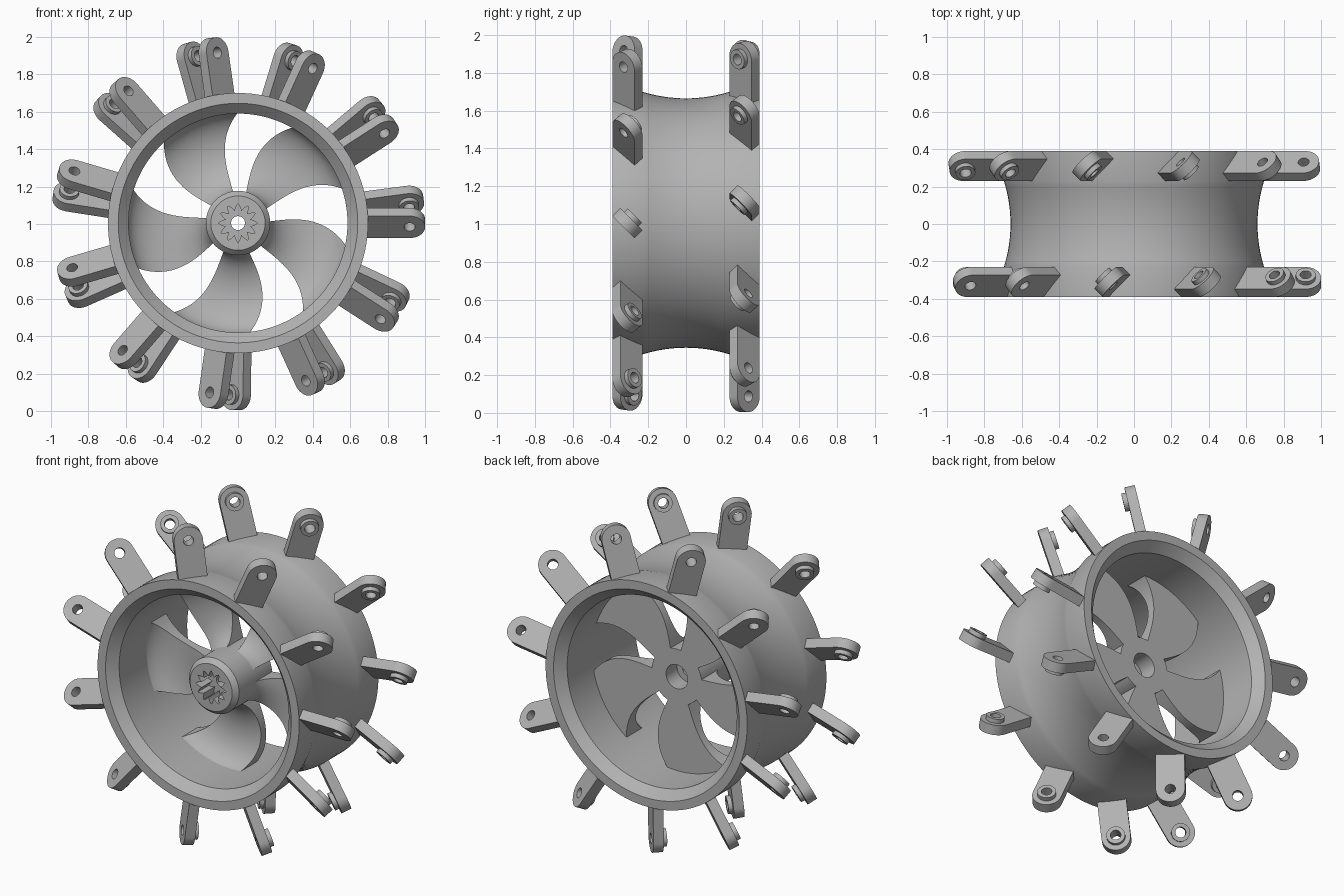
import bpy, bmesh
from math import cos, sin, pi, radians, degrees, sqrt, atan2
from mathutils import Vector, Matrix

cube = bpy.data.objects.get("Cube")
if cube:
    bpy.data.objects.remove(cube, do_unlink=True)

CENTRE = Vector((0, 0, 1.005))

grey = bpy.data.materials.new("plain grey")
grey.use_nodes = True
colour = (0.45, 0.45, 0.45, 1)
grey.diffuse_color = colour
grey.node_tree.nodes["Principled BSDF"].inputs["Base Color"].default_value = colour


def finish(name, bm):
    """Turn a bmesh into a smooth object with sharp edges kept."""
    bmesh.ops.recalc_face_normals(bm, faces=bm.faces)
    mesh = bpy.data.meshes.new(name)
    bm.to_mesh(mesh)
    bm.free()
    mesh.materials.append(grey)
    obj = bpy.data.objects.new(name, mesh)
    bpy.context.collection.objects.link(obj)
    bpy.ops.object.select_all(action='DESELECT')
    obj.select_set(True)
    bpy.context.view_layer.objects.active = obj
    bpy.ops.object.shade_smooth_by_angle(angle=radians(28))
    obj.location = CENTRE
    return obj


def loft(name, rings):
    """Skin a closed cycle of closed rings, as a ring-shaped solid."""
    bm = bmesh.new()
    loops = [[bm.verts.new(p) for p in ring] for ring in rings]
    n = len(loops[0])
    for k, a in enumerate(loops):
        b = loops[(k + 1) % len(loops)]
        for i in range(n):
            j = (i + 1) % n
            bm.faces.new((a[i], a[j], b[j], b[i]))
    return finish(name, bm)


def circle(r, y, n):
    return [(r * cos(2 * pi * i / n), y, r * sin(2 * pi * i / n)) for i in range(n)]


# Rim: flat bands at both ends, concave waist, chamfered bore
waist = [(0.66 + 0.035 * (k / 8) ** 2, 0.23 * k / 8) for k in range(-8, 9)]
profile = ([(0.695, -0.39)] + waist +
           [(0.695, 0.39), (0.64, 0.39), (0.585, 0.335), (0.585, -0.335), (0.64, -0.39)])
loft("rim", [circle(r, y, 120) for r, y in profile])

# Hub: chamfered boss with a toothed socket in front and a round bore behind
SEG, TEETH = 96, 12
HUB_BACK, HUB_FRONT = 0.09, -0.265


def toothed(y):
    step = SEG // TEETH
    ring = []
    for i in range(SEG):
        f = abs((i + step // 2) % step - step // 2) / (step / 2)
        r = 0.105 - 0.038 * f
        ring.append((r * cos(2 * pi * i / SEG), y, r * sin(2 * pi * i / SEG)))
    return ring


hub_rings = [circle(r, y, SEG) for r, y in
             [(0.075, HUB_BACK), (0.172, HUB_BACK), (0.172, -0.235), (0.145, HUB_FRONT)]]
hub_rings += [toothed(HUB_FRONT), toothed(-0.16)]
hub_rings += [circle(r, y, SEG) for r, y in [(0.037, -0.16), (0.037, -0.02), (0.075, -0.02)]]
loft("hub", hub_rings)


# Blades: flat behind, hollowed in front, swept between two curved edges
def interp(table, r):
    for (r0, a0), (r1, a1) in zip(table, table[1:]):
        if r <= r1:
            t = (r - r0) / (r1 - r0)
            return a0 + (a1 - a0) * t
    return table[-1][1]


def quad_fit(p, r):
    """Parabola through three (radius, angle) points."""
    total = 0
    for i, (ri, ai) in enumerate(p):
        for j, (rj, _) in enumerate(p):
            if i != j:
                ai *= (r - rj) / (ri - rj)
        total += ai
    return total


EDGE_A = [(0.17, 99), (0.36, 101), (0.59, 90)]
EDGE_B = [(0.17, 147), (0.36, 146.5), (0.59, 132)]


def blade(name, turn):
    rows, cols = 24, 10
    bm = bmesh.new()
    front, back = [], []
    for i in range(rows + 1):
        c = -cos(pi * i / rows)
        r = 0.38 + 0.212 * c
        y = -0.10 + 0.14 * sqrt(max(0, 1 - c * c))
        a, b = quad_fit(EDGE_A, r), quad_fit(EDGE_B, r)
        angles = [radians(turn + a + (b - a) * j / cols) for j in range(cols + 1)]
        for side, depth in ((front, y), (back, HUB_BACK)):
            side.append([bm.verts.new((r * cos(t), depth, r * sin(t))) for t in angles])
    for side in (front, back):
        for p, q in zip(side, side[1:]):
            for j in range(cols):
                bm.faces.new((p[j], p[j + 1], q[j + 1], q[j]))
    for j in (0, cols):
        for i in range(rows):
            bm.faces.new((front[i][j], front[i + 1][j], back[i + 1][j], back[i][j]))
    for i in (0, rows):
        for j in range(cols):
            bm.faces.new((front[i][j], front[i][j + 1], back[i][j + 1], back[i][j]))
    finish(name, bm)


for k in range(5):
    blade(f"blade_{k + 1}", 72 * k)

# Lugs: round-ended drilled plates with a raised collar on one face
HALF_W, HALF_T, LENGTH, HOLE_R = 0.083, 0.03, 0.267, 0.917
corner = degrees(atan2(HALF_W, -LENGTH))
lug_angles = [radians(-90 + 7.5 * i) for i in range(25)]
lug_angles += [radians(a) for a in (110, 135, corner, 180, 360 - corner, 225, 250)]


def disc(r, z):
    return [(r * cos(a), r * sin(a), z) for a in lug_angles]


def outline(z):
    ring = []
    for a in lug_angles:
        c, s = cos(a), sin(a)
        r = HALF_W
        if c < -0.01:
            r = min(HALF_W / max(abs(s), 1e-6), LENGTH / -c)
        ring.append((r * c, r * s, z))
    return ring


TOP = HALF_T + 0.025
lug = loft("lug", [disc(0.03, -HALF_T), outline(-HALF_T), outline(HALF_T),
                   disc(0.053, HALF_T), disc(0.053, TOP), disc(0.03, TOP)])
lug_mesh = lug.data
bpy.data.objects.remove(lug)

COUNT = 11
for label, side, offset in (("front", -1, 0), ("back", 1, 7.5)):
    for k in range(COUNT):
        t = radians(offset) + 2 * pi * k / COUNT
        out = Vector((cos(t), 0, sin(t)))
        around = Vector((-sin(t), 0, cos(t)))
        collar = (Vector((0, 1, 0)) + around).normalized() * -side
        across = collar.cross(out)
        basis = Matrix((out, across, collar)).transposed().to_4x4()
        place = CENTRE + out * HOLE_R + Vector((0, 0.31 * side, 0))
        obj = bpy.data.objects.new(f"{label}_lug_{k + 1}", lug_mesh)
        bpy.context.collection.objects.link(obj)
        obj.matrix_world = Matrix.Translation(place) @ basis
